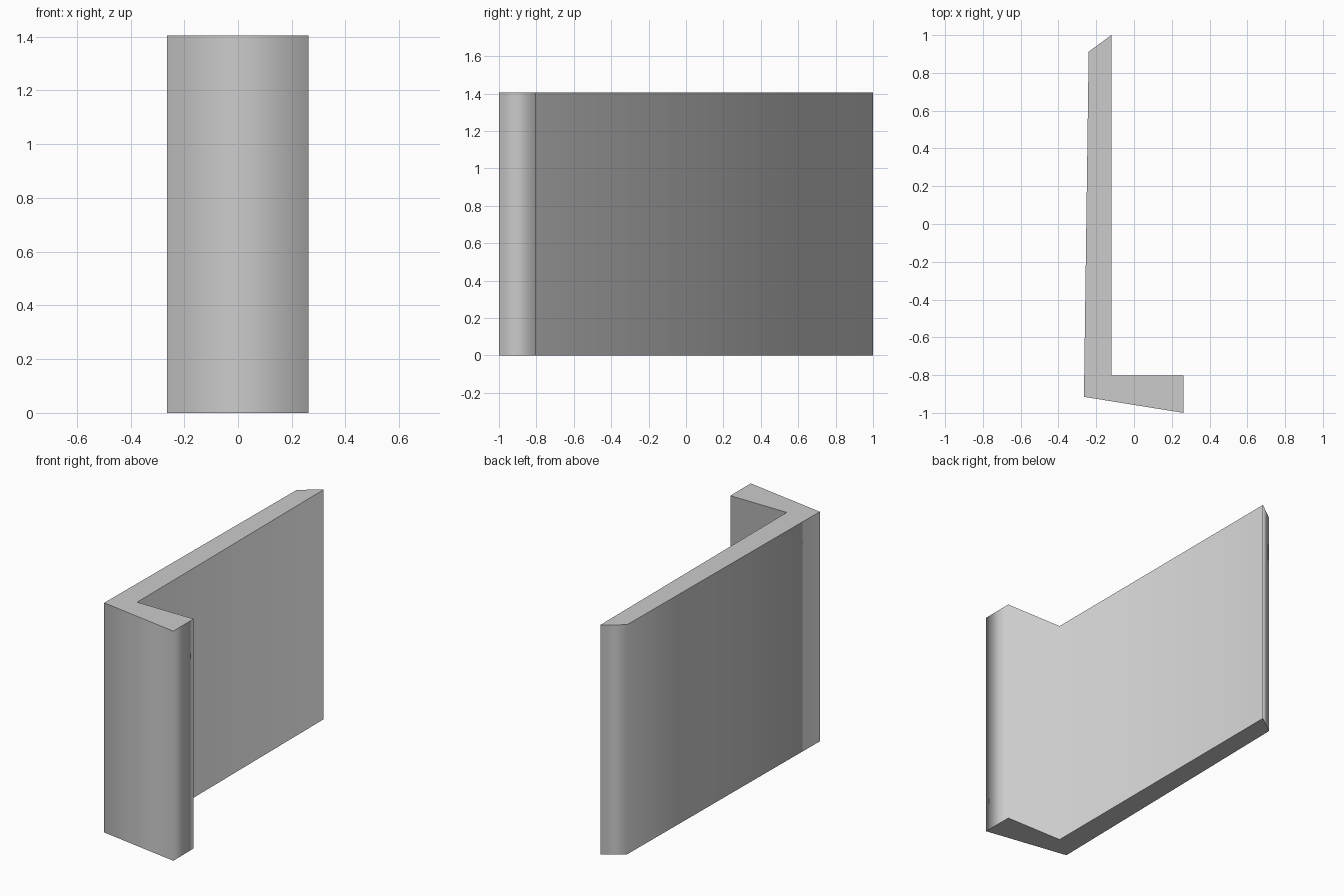
import bpy
import bmesh

cube = bpy.data.objects.get("Cube")
if cube:
    bpy.data.objects.remove(cube, do_unlink=True)

HEIGHT = 1.405

# Plain grey material
grey = bpy.data.materials.new("light_grey")
grey.use_nodes = True
colour = (0.6, 0.6, 0.6, 1)
grey.diffuse_color = colour
grey.node_tree.nodes["Principled BSDF"].inputs["Base Color"].default_value = colour

# L-shaped plan: long wall with a bevelled back end and a short front flange
plan = [(-0.265, -0.915), (0.262, -1.0), (0.262, -0.803),
        (-0.12, -0.803), (-0.12, 1.0), (-0.24, 0.912)]

bm = bmesh.new()
base = bm.faces.new([bm.verts.new((x, y, 0)) for x, y in plan])
extruded = bmesh.ops.extrude_face_region(bm, geom=[base], use_keep_orig=True)
top_verts = [v for v in extruded["geom"] if isinstance(v, bmesh.types.BMVert)]
bmesh.ops.translate(bm, verts=top_verts, vec=(0, 0, HEIGHT))
bmesh.ops.recalc_face_normals(bm, faces=bm.faces)

# Smooth around the sides, crisp rims around the flat caps
for face in bm.faces:
    face.smooth = abs(face.normal.z) < 0.5
for edge in bm.edges:
    edge.smooth = abs(edge.verts[0].co.z - edge.verts[1].co.z) > 0.5

mesh = bpy.data.meshes.new("angle_panel")
bm.to_mesh(mesh)
bm.free()
mesh.materials.append(grey)
panel = bpy.data.objects.new("angle_panel", mesh)
bpy.context.collection.objects.link(panel)
